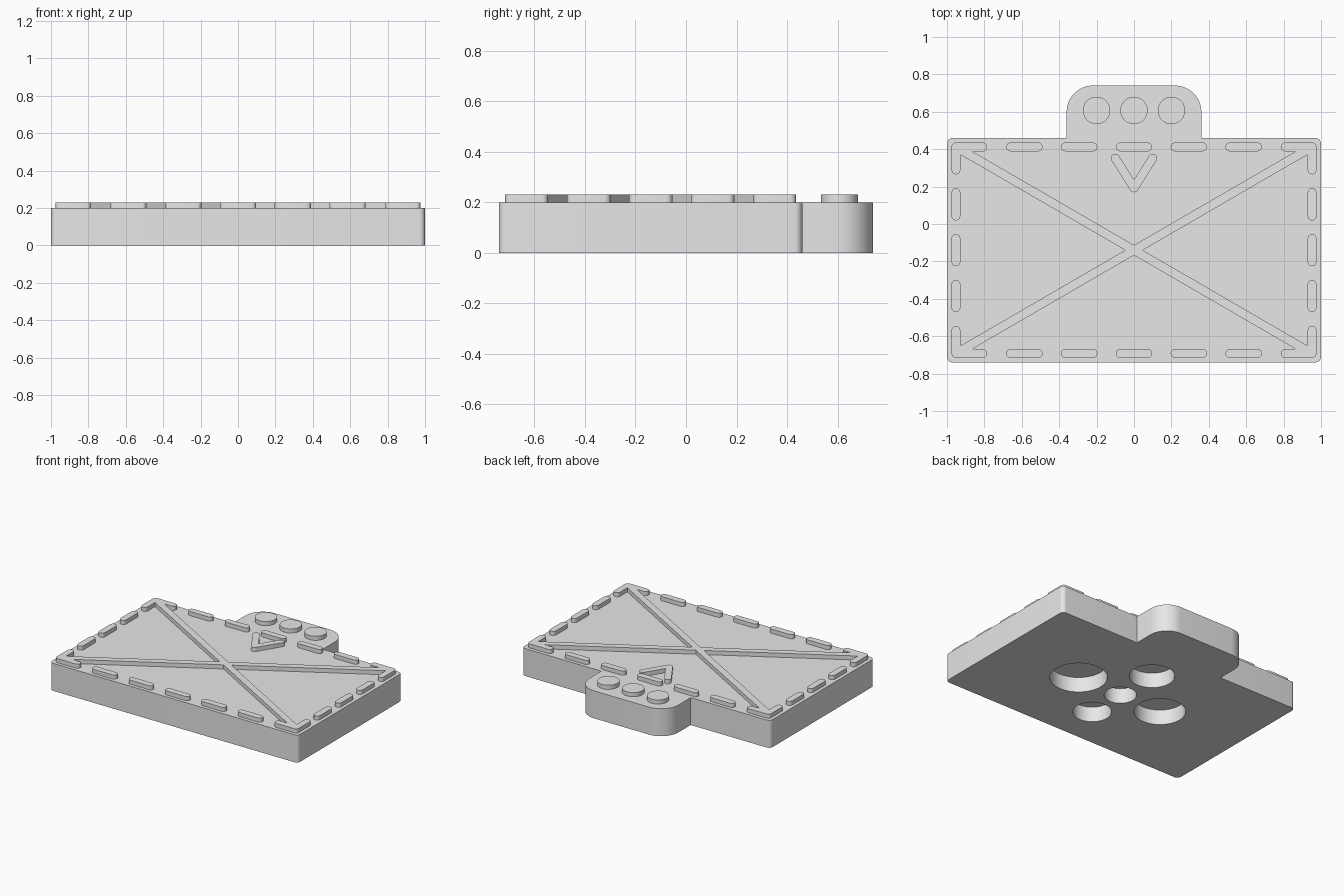
import bpy, bmesh, math
from mathutils import Vector

cube = bpy.data.objects.get("Cube")
if cube:
    bpy.data.objects.remove(cube, do_unlink=True)

grey = bpy.data.materials.new("plain grey")
grey.use_nodes = True
grey.diffuse_color = (0.8, 0.8, 0.8, 1)
grey.node_tree.nodes["Principled BSDF"].inputs["Base Color"].default_value = (0.8, 0.8, 0.8, 1)

TOP, RAISED = 0.2, 0.23
MID_Y = -0.14          # centre of the rectangular plate
EDGE_X, EDGE_Y = 0.952, 0.552   # half size of the dashed border
R = 0.0235             # half width of the raised lines


def prism(name, outline, z0=TOP - 0.005, z1=RAISED):
    """Extrude a counter-clockwise outline from z0 to z1."""
    bm = bmesh.new()
    face = bm.faces.new([bm.verts.new((p[0], p[1], z0)) for p in outline])
    new = bmesh.ops.extrude_face_region(bm, geom=[face])["geom"]
    bmesh.ops.translate(bm, vec=(0, 0, z1 - z0),
                        verts=[v for v in new if isinstance(v, bmesh.types.BMVert)])
    bmesh.ops.recalc_face_normals(bm, faces=bm.faces)
    mesh = bpy.data.meshes.new(name)
    bm.to_mesh(mesh)
    bm.free()
    mesh.materials.append(grey)
    obj = bpy.data.objects.new(name, mesh)
    bpy.context.collection.objects.link(obj)
    return obj


def arc(cx, cy, r, start, end, steps):
    angles = [start + (end - start) * i / steps for i in range(steps + 1)]
    return [(cx + r * math.cos(a), cy + r * math.sin(a)) for a in angles]


def disc(name, x, y, r, z0=TOP - 0.005, z1=RAISED):
    return prism(name, arc(x, y, r, 0, math.tau, 48)[:-1], z0, z1)


def capsule(name, a, b):
    """Round-ended raised line from a to b."""
    t = math.atan2(b[1] - a[1], b[0] - a[0])
    q = math.pi / 2
    return prism(name, arc(*b, R, t - q, t + q, 12) + arc(*a, R, t + q, t + 3 * q, 12))


def bar(name, a, b):
    """Square-ended raised line from a to b."""
    a, b = Vector(a), Vector(b)
    d = (b - a).normalized()
    n = Vector((-d.y, d.x)) * R
    a, b = a + d * 0.01, b - d * 0.01
    return prism(name, [a - n, b - n, b + n, a + n])


def combine(obj, others, operation):
    """Apply a boolean with each helper, then remove the helper."""
    for other in others:
        other.hide_render = True
        mod = obj.modifiers.new("combine", "BOOLEAN")
        mod.operation, mod.solver, mod.object = operation, "EXACT", other
        bpy.context.view_layer.objects.active = obj
        bpy.ops.object.modifier_apply(modifier=mod.name)
        bpy.data.objects.remove(other, do_unlink=True)
    return obj


# Plate with a rounded hanging tab, right half mirrored to the left
q = math.pi / 2
half = (arc(0.97, -0.71, 0.03, -q, 0, 8) + arc(0.97, 0.43, 0.03, 0, q, 8)
        + [(0.36, 0.46)] + arc(0.22, 0.6, 0.14, 0, q, 16))
plate = prism("plate", half + [(-x, y) for x, y in reversed(half)], 0, TOP)

# Round sockets in the underside
sockets = [(0.36, MID_Y, 0.19), (0, 0.185, 0.15), (0, MID_Y, 0.107),
           (0, -0.43, 0.128), (-0.34, MID_Y, 0.17)]
combine(plate, [disc("socket_cutter", x, y, r, -0.05, 0.11) for x, y, r in sockets], "DIFFERENCE")
parts = [plate]

# Studs on the tab
for i in (-1, 0, 1):
    parts.append(disc("tab_stud", 0.2 * i, 0.607, 0.073))

# Dashes along the four edges
pitch_x, pitch_y = 0.293, 0.245
half_x, half_y = 0.097 - R, 0.086 - R
for s in (-1, 1):
    y = MID_Y + s * EDGE_Y
    for i in range(-2, 3):
        c = i * pitch_x
        parts.append(capsule("long_edge_dash", (c - half_x, y), (c + half_x, y)))
    for i in (-1, 0, 1):
        c = MID_Y + i * pitch_y
        parts.append(capsule("short_edge_dash", (s * EDGE_X, c - half_y), (s * EDGE_X, c + half_y)))

# Diagonal cross joined to the corner brackets
corner = {(sx, sy): (sx * EDGE_X, MID_Y + sy * EDGE_Y) for sx in (-1, 1) for sy in (-1, 1)}
cross = bar("diagonal_cross", corner[-1, -1], corner[1, 1])
extras = [bar("diagonal", corner[-1, 1], corner[1, -1])]
for (sx, sy), (x, y) in corner.items():
    extras.append(capsule("bracket", (x, y), (x - sx * 0.143, y)))
    extras.append(capsule("bracket", (x, y), (x, y - sy * 0.123)))
parts.append(combine(cross, extras, "UNION"))

# Small V-shaped pointer below the tab
tip = (0, 0.193)
pointer = capsule("pointer", (-0.1, 0.352), tip)
parts.append(combine(pointer, [capsule("pointer_arm", tip, (0.1, 0.352))], "UNION"))

# Smooth the rounded walls, keep the rims sharp
bpy.ops.object.select_all(action="DESELECT")
for obj in parts:
    obj.select_set(True)
bpy.context.view_layer.objects.active = plate
bpy.ops.object.shade_smooth_by_angle(angle=math.radians(30))
